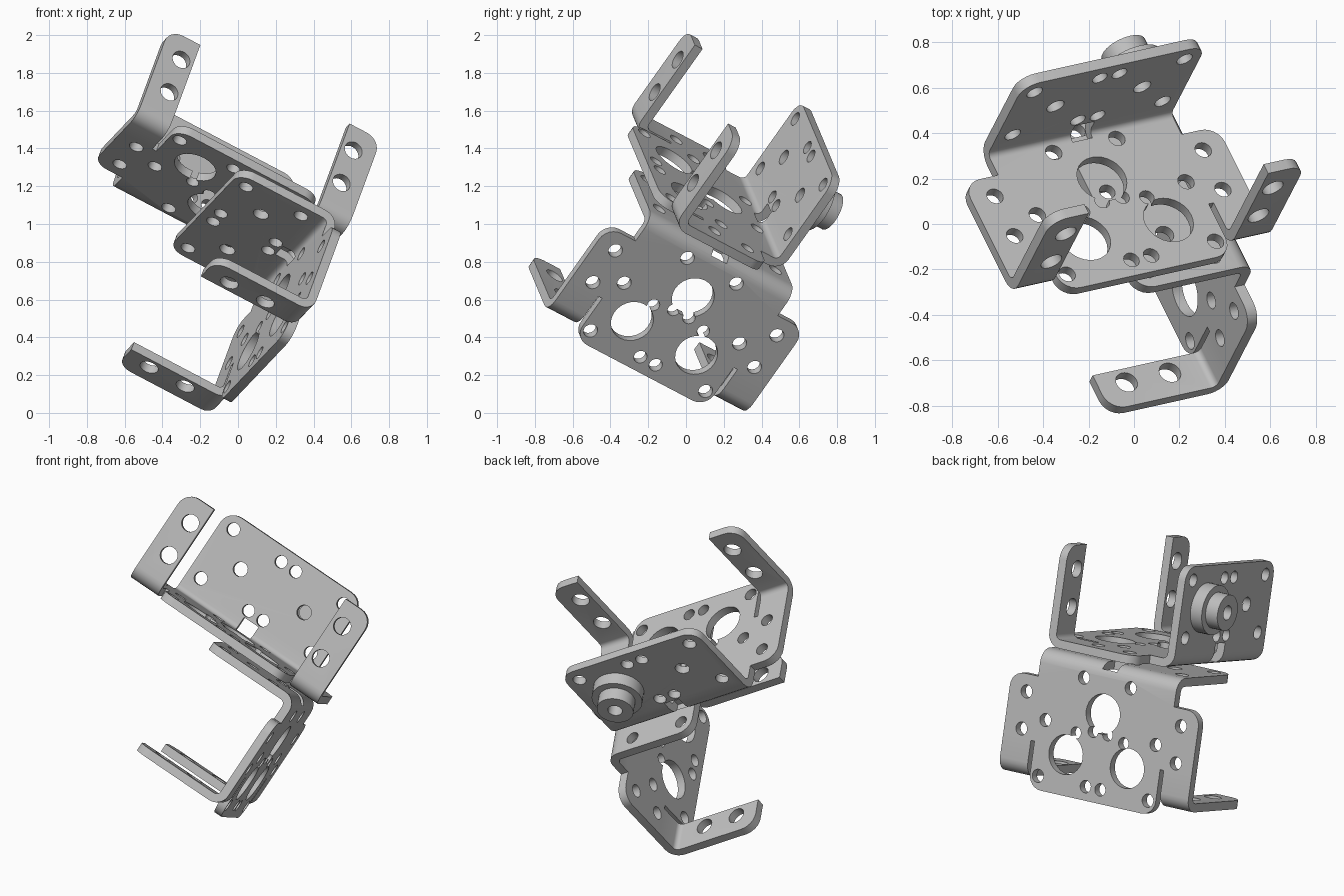
import bpy, bmesh, math
from mathutils import Matrix, Vector

cube = bpy.data.objects.get("Cube")
if cube:
    bpy.data.objects.remove(cube, do_unlink=True)

metal = bpy.data.materials.new("light_grey_metal")
metal.use_nodes = True
GREY = (0.52, 0.52, 0.52, 1)
metal.diffuse_color = GREY
metal.node_tree.nodes["Principled BSDF"].inputs["Base Color"].default_value = GREY

T = 0.05        # sheet thickness
TOP = 0.54      # height of the bent-up parts
NECK, WING, TONGUE = 0.465, 0.645, 0.43
ARM_IN, NECK_V, SLOT_V, FRONT_V = 0.455, -0.13, -0.5, -0.77


def new_object(name, bm):
    bmesh.ops.recalc_face_normals(bm, faces=bm.faces)
    mesh = bpy.data.meshes.new(name)
    bm.to_mesh(mesh)
    bm.free()
    mesh.materials.append(metal)
    ob = bpy.data.objects.new(name, mesh)
    bpy.context.collection.objects.link(ob)
    return ob


def prism(points, offset, rule, radius=0.085):
    """Extrude a polygon and round the edges picked by rule(a, b)."""
    bm = bmesh.new()
    face = bm.faces.new([bm.verts.new(p) for p in points])
    out = bmesh.ops.extrude_face_region(bm, geom=[face])
    moved = [v for v in out["geom"] if isinstance(v, bmesh.types.BMVert)]
    bmesh.ops.translate(bm, verts=moved, vec=offset)
    bm.edges.ensure_lookup_table()
    edges = [e for e in bm.edges if rule(e.verts[0].co, e.verts[1].co)]
    bmesh.ops.bevel(bm, geom=edges, offset=radius, segments=6,
                    profile=0.5, affect='EDGES')
    return bm


def bent_strip(name, u0, u1, v0, v_out, side, rounded):
    """Strip running from v0 to a bend, then standing up at v_out."""
    R, r = 0.08, 0.03
    cv, cw = v_out - side * R, R - T
    arc = [math.radians(15 * i - 90) for i in range(7)]
    bend = lambda rad, ang: (u0, cv + side * rad * math.cos(ang), cw + rad * math.sin(ang))
    pts = [(u0, v0, -T)] + [bend(R, a) for a in arc]
    pts += [(u0, v_out, TOP), (u0, v_out - side * T, TOP)]
    pts += [bend(r, a) for a in reversed(arc)] + [(u0, v0, 0)]
    rule = lambda a, b: (min(a.z, b.z) > TOP - 0.001 and abs(a.x - b.x) < 0.001
                         and any(abs(a.x - u) < 0.001 for u in rounded))
    return new_object(name, prism(pts, (u1 - u0, 0, 0), rule))


def cutter(name, holes, axis, boxes=()):
    """Joined drills; holes are (u, v or w, radius)."""
    bm = bmesh.new()
    turn = Matrix.Rotation(math.pi / 2, 4, 'X') if axis == 'V' else Matrix()
    for u, q, r in holes:
        at = (u, 0, q) if axis == 'V' else (u, q, 0)
        if axis == 'V' and q < TOP and abs(u) > 0.5:
            at = (u, -0.685, q)
        bmesh.ops.create_cone(bm, cap_ends=True, segments=28, radius1=r, radius2=r,
                              depth=0.2, matrix=Matrix.Translation(at) @ turn)
    for centre, size in boxes:
        bmesh.ops.create_cube(bm, size=1, matrix=Matrix.Translation(centre)
                              @ Matrix.Diagonal((*size, 1)))
    ob = new_object(name, bm)
    ob.hide_render = True
    return ob


def cut(ob, cutters):
    for c in cutters:
        mod = ob.modifiers.new("holes", 'BOOLEAN')
        mod.operation, mod.solver, mod.object = 'DIFFERENCE', 'EXACT', c
    bpy.context.view_layer.update()
    dg = bpy.context.evaluated_depsgraph_get()
    mesh = bpy.data.meshes.new_from_object(ob.evaluated_get(dg))
    ob.modifiers.clear()
    ob.data = mesh


def both(items):
    return [(s * u, q, r) for u, q, r in items for s in (-1, 1)]


# Flat base with two wings and a front tongue
half = [(NECK, NECK_V), (WING, NECK_V), (WING, SLOT_V), (ARM_IN, SLOT_V),
        (TONGUE, SLOT_V), (TONGUE, FRONT_V)]
outline = half + [(-u, v) for u, v in reversed(half)]


def base_corner(a, b):
    upright = abs(a.z - b.z) > T / 2
    wing = abs(a.x) > WING - 0.001 and a.y > NECK_V - 0.001
    return upright and (wing or a.y < FRONT_V + 0.001)


base = new_object("base", prism([(u, v, -T) for u, v in outline], (0, 0, T), base_corner))
flange = bent_strip("flange", -NECK, NECK, NECK_V, 0.033, 1, (-NECK, NECK))
arm_right = bent_strip("arm_right", -WING, -ARM_IN, SLOT_V, -0.71, -1, (-WING,))
arm_left = bent_strip("arm_left", ARM_IN, WING, SLOT_V, -0.71, -1, (WING,))

# Holes: large openings, their keyways, and screw holes
large = cutter("large_drill", [(0, -0.26, 0.115)] + both([(0.21, -0.535, 0.115)]), 'W')
small = cutter("small_drill", both([
    (0.16, -0.08, 0.038), (0.528, -0.23, 0.038), (0.528, -0.445, 0.038),
    (0.377, -0.367, 0.038), (0.376, -0.69, 0.038), (0.05, -0.69, 0.036),
    (0.163, -0.40, 0.034), (0.05, -0.372, 0.034)]), 'W')
flange_drill = cutter("flange_drill", both([
    (0.05, 0.125, 0.036), (0.05, 0.46, 0.036), (0.22, 0.295, 0.042),
    (0.38, 0.125, 0.038), (0.38, 0.46, 0.038)]), 'V')
notch = cutter("bend_notch", [], 'V', [((0, 0.005, 0.02), (0.1, 0.11, 0.12))])
arm_drill = cutter("arm_drill", both([(0.525, 0.18, 0.05), (0.525, 0.40, 0.05)]), 'V')

cut(base, [large, small])
cut(flange, [small, notch, flange_drill])
cut(arm_right, [arm_drill])
cut(arm_left, [arm_drill])
for c in (large, small, flange_drill, notch, arm_drill):
    bpy.data.objects.remove(c, do_unlink=True)

# Stepped bearing hub on the outside of the flange, with a screw bore
rings = [(0.033, 0.04), (0.033, 0.145), (0.11, 0.145), (0.11, 0.105),
         (0.19, 0.105), (0.19, 0.042), (0.08, 0.042), (0.08, 0)]
bm = bmesh.new()
vs = [bm.verts.new((r, v, 0)) for v, r in rings]
es = [bm.edges.new(p) for p in zip(vs, vs[1:])]
bmesh.ops.spin(bm, geom=vs + es, cent=(0, 0, 0), axis=(0, 1, 0),
               angle=math.tau, steps=36, use_duplicate=False)
bmesh.ops.remove_doubles(bm, verts=bm.verts, dist=0.0005)
bmesh.ops.translate(bm, verts=bm.verts, vec=(0.22, 0, 0.295))
hub = new_object("bearing_hub", bm)

for ob in (base, flange, arm_left, arm_right, hub):
    bpy.ops.object.select_all(action='DESELECT')
    ob.select_set(True)
    bpy.context.view_layer.objects.active = ob
    bpy.ops.object.shade_smooth_by_angle(angle=math.radians(30))

# Tilted frame shared by the two brackets
X = Vector((0.868, 0.193, -0.457)).normalized()
Z = Vector((0.287, 0.554, 0.782))
Z = (Z - X * Z.dot(X)).normalized()
Y = Z.cross(X)


def placed(cu, cv, cw, a, b, c):
    m = Matrix((cu, cv, cw)).transposed().to_4x4()
    m.translation = X * a + Y * b + Z * c
    return m


upper = placed(X, Y, Z, -0.599, 0, 0.95)
lower = placed(-Y, Z, -X, -0.095, -0.335, 0.833)

for ob in (base, flange, arm_left, arm_right):
    twin = ob.copy()
    bpy.context.collection.objects.link(twin)
    twin.name = "lower_" + ob.name
    twin.matrix_world = lower
    ob.name = "upper_" + ob.name
    ob.matrix_world = upper
hub.matrix_world = upper
